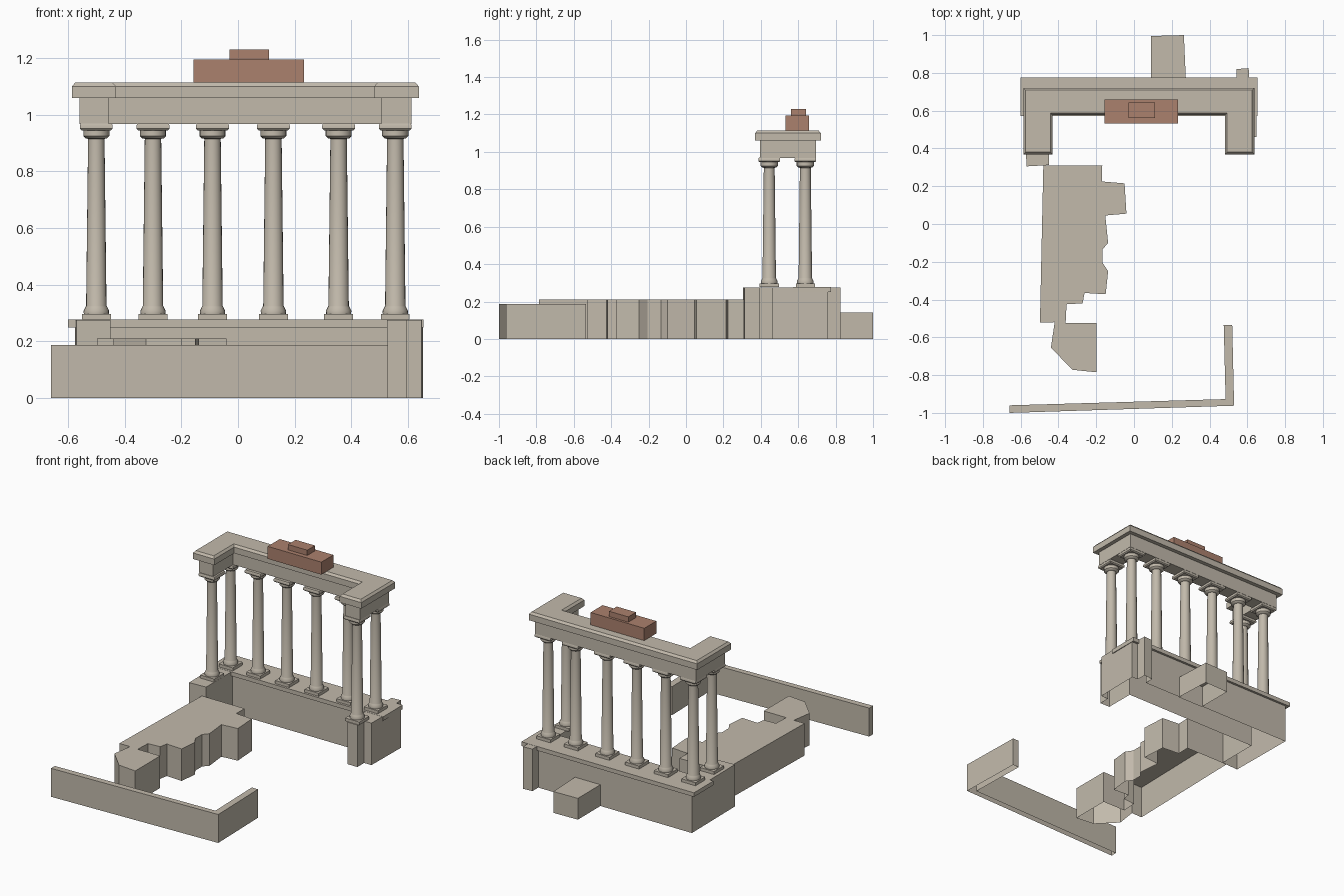
import bpy, bmesh, math

cube = bpy.data.objects.get("Cube")
if cube:
    bpy.data.objects.remove(cube, do_unlink=True)


def material(name, color):
    m = bpy.data.materials.new(name)
    m.use_nodes = True
    m.diffuse_color = (*color, 1)
    m.node_tree.nodes["Principled BSDF"].inputs["Base Color"].default_value = (*color, 1)
    return m


STONE = material("weathered stone", (0.54, 0.49, 0.41))
BRICK = material("red brick", (0.41, 0.22, 0.155))


def rect(x0, x1, y0, y1):
    return [(x0, y0), (x1, y0), (x1, y1), (x0, y1)]


def circle(r, cx, cy, n=20):
    return [(cx + r * math.cos(2 * math.pi * i / n),
             cy + r * math.sin(2 * math.pi * i / n)) for i in range(n)]


def ccw(loop):
    area = sum(a[0] * b[1] - b[0] * a[1] for a, b in zip(loop, loop[1:] + loop[:1]))
    return loop if area > 0 else loop[::-1]


def add_loft(bm, sections, bottom=True):
    """Stack matching outlines, given as (outline, z), into one shell."""
    rings = [[bm.verts.new((x, y, z)) for x, y in ccw(o)] for o, z in sections]
    n = len(rings[0])
    for low, high in zip(rings, rings[1:]):
        for i in range(n):
            j = (i + 1) % n
            bm.faces.new((low[i], low[j], high[j], high[i]))
    bm.faces.new(rings[-1])
    if bottom:
        bm.faces.new(rings[0][::-1])


def finish(name, bm, mat, smooth=False):
    mesh = bpy.data.meshes.new(name)
    bm.to_mesh(mesh)
    bm.free()
    mesh.materials.append(mat)
    ob = bpy.data.objects.new(name, mesh)
    bpy.context.collection.objects.link(ob)
    if smooth:
        bpy.ops.object.select_all(action='DESELECT')
        ob.select_set(True)
        bpy.context.view_layer.objects.active = ob
        bpy.ops.object.shade_smooth_by_angle(angle=math.radians(35))
    return ob


def prism(name, outline, z0, z1, mat=STONE, bottom=True):
    bm = bmesh.new()
    add_loft(bm, [(outline, z0), (outline, z1)], bottom)
    return finish(name, bm, mat)


# Low enclosure wall, an L in plan, open underneath
prism("enclosure_wall", [(-.66, -1), (.53, -.962), (.52, -.535), (.475, -.535),
                         (.485, -.927), (-.66, -.96)], 0, .187, bottom=False)

# Broken stair core with a ragged edge
prism("ruined_steps", [
    (-.48, .31), (-.168, .31), (-.17, .225), (-.05, .215), (-.04, .055),
    (-.152, .045), (-.137, -.1), (-.167, -.135), (-.167, -.205), (-.137, -.25),
    (-.15, -.372), (-.262, -.365), (-.272, -.42), (-.357, -.425), (-.362, -.525),
    (-.198, -.525), (-.198, -.785), (-.325, -.772), (-.44, -.655), (-.42, -.52),
    (-.498, -.522)], 0, .211, bottom=False)

# Podium with side arms, its ledge, and the block behind
TOP = .277
prism("podium", [
    (-.57, .305), (-.45, .312), (-.45, .585), (.525, .585), (.525, .39),
    (.595, .39), (.595, .46), (.648, .46), (.652, .76), (.61, .76),
    (.607, .825), (.542, .82), (.542, .76), (-.575, .76)], 0, TOP - .001, bottom=False)
prism("podium_ledge", rect(-.6, .655, .572, .775), .25, TOP)
prism("rear_block", [(.09, .755), (.275, .755), (.264, 1), (.09, .995)], 0, .14,
      bottom=False)


# Columns: square plinth, turned base, tapered shaft and cap, square abacus
def column(name, x, y):
    bm = bmesh.new()

    def square(h):
        return rect(x - h, x + h, y - h, y + h)

    add_loft(bm, [(square(.051), TOP), (square(.051), .297)])
    turned = [(.044, .297), (.045, .308), (.038, .322), (.036, .326),
              (.029, .915), (.038, .917), (.046, .925), (.046, .945)]
    add_loft(bm, [(circle(r, x, y), z) for r, z in turned])
    add_loft(bm, [(square(.052), .945), (square(.058), .951),
                  (square(.058), .962), (square(.055), .969)])
    finish(name, bm, STONE, smooth=True)


for i, x in enumerate((-.5, -.3, -.09, .125, .355, .555)):
    column(f"rear_column_{i + 1}", x, .638)
column("front_right_column", -.5, .445)
column("front_left_column", .555, .445)


# Entablature: U-shaped beam and chamfered cornice
def u_plan(m):
    return [(-.56 - m, .395 - m), (-.457 + m, .395 - m), (-.457 + m, .602 - m),
            (.507 - m, .602 - m), (.507 - m, .395 - m), (.612 + m, .395 - m),
            (.612 + m, .695 + m), (-.56 - m, .695 + m)]


prism("beam", u_plan(0), .968, 1.062)
bm = bmesh.new()
add_loft(bm, [(u_plan(.026), 1.06), (u_plan(.026), 1.1), (u_plan(.014), 1.114)])
finish("cornice", bm, STONE)

# Remains of brickwork on top
prism("brick_course", rect(-.157, .233, .533, .658), 1.113, 1.195, BRICK)
prism("brick_cap", rect(-.03, .11, .562, .642), 1.194, 1.23, BRICK)
